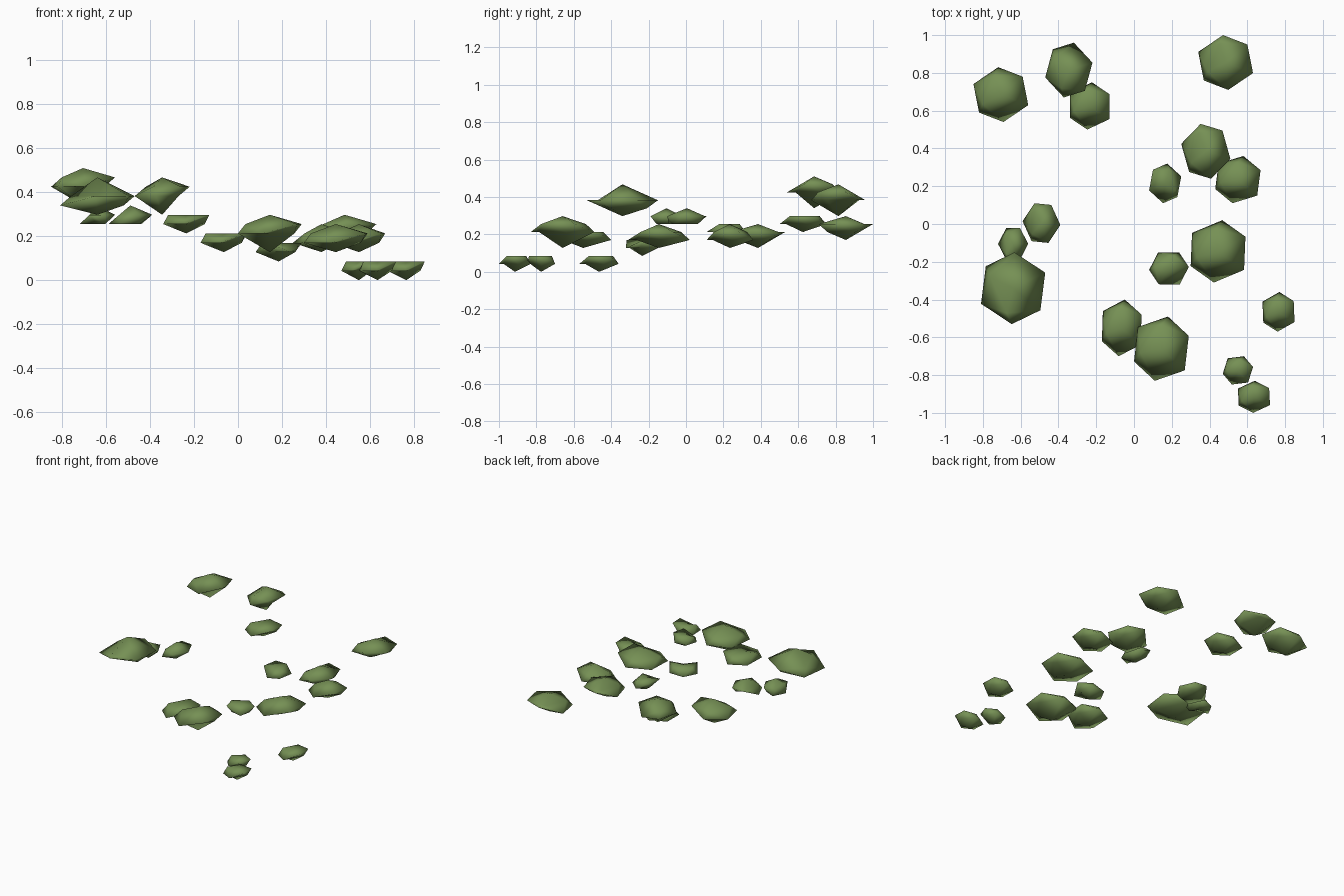
import bpy
import bmesh
from math import radians
from mathutils import Matrix

cube = bpy.data.objects.get("Cube")
if cube:
    bpy.data.objects.remove(cube, do_unlink=True)

# One leafy green for every clump
leaf_green = bpy.data.materials.new("leaf_green")
leaf_green.use_nodes = True
leaf_green.diffuse_color = (0.18, 0.28, 0.09, 1)
shader = leaf_green.node_tree.nodes["Principled BSDF"]
shader.inputs["Base Color"].default_value = leaf_green.diffuse_color
shader.inputs["Roughness"].default_value = 0.9

# Height step, and clump profiles as steps:
# bottom, lower ring, front and back tips, upper ring, top
STEP = 0.0425
TALL = (0, 2, 2, 3, 4)
DROOPING = (0, 1, 2, 2, 4)
MEDIUM = (0, 1, 1, 2, 3)
RAISED = (0, 1, 2, 2, 3)
FLAT_TOP = (0, 1, 1, 2, 2)
FLAT_BASE = (0, 0, 1, 1, 2)


def remap(value, source, target):
    """Move a value from one range to another."""
    t = (value - source[0]) / (source[1] - source[0])
    return target[0] + t * (target[1] - target[0])


def leaf_clump(name, x_range, y_range, base, profile, turn):
    """A flattened icosahedron with its two rings slid apart into a hexagon."""
    bm = bmesh.new()
    bmesh.ops.create_icosphere(bm, subdivisions=1, radius=1)
    bottom, lower, tip, upper, top = [(base + level) * STEP for level in profile]

    # Slide the rings apart and note the level of each vertex
    levels = {}
    rings = []
    for v in bm.verts:
        if abs(v.co.z) < 0.9:
            side = 1 if v.co.z > 0 else -1
            v.co.x = 0.88 * (v.co.x + 0.22 * side)
            levels[v] = upper if side > 0 else lower
            rings.append(v)
        else:
            levels[v] = top if v.co.z > 0 else bottom
    bmesh.ops.rotate(bm, verts=bm.verts[:], cent=(0, 0, 0),
                     matrix=Matrix.Rotation(radians(turn), 3, "Z"))

    # The foremost and rearmost vertices share one level
    rings.sort(key=lambda v: v.co.y)
    levels[rings[0]] = levels[rings[-1]] = tip

    # Fit the outline to its footprint
    xs = [v.co.x for v in rings]
    ys = [v.co.y for v in rings]
    span_x, span_y = (min(xs), max(xs)), (min(ys), max(ys))
    for v in bm.verts:
        v.co = (remap(v.co.x, span_x, x_range),
                remap(v.co.y, span_y, y_range), levels[v])
    for face in bm.faces:
        face.smooth = True

    mesh = bpy.data.meshes.new(name)
    bm.to_mesh(mesh)
    bm.free()
    mesh.materials.append(leaf_green)
    clump = bpy.data.objects.new(name, mesh)
    bpy.context.collection.objects.link(clump)


# Back right group
leaf_clump("back_right_outer_clump", (-.85, -.56), (.54, .83), 8, TALL, -22)
leaf_clump("back_right_inner_clump", (-.47, -.22), (.67, .96), 7, TALL, 15)
leaf_clump("back_right_small_clump", (-.34, -.13), (.50, .75), 5, FLAT_TOP, -33)

# Back left group
leaf_clump("back_left_clump", (.34, .63), (.71, 1), 4, RAISED, -22)
leaf_clump("left_upper_clump", (.25, .51), (.24, .53), 3, RAISED, -15)
leaf_clump("left_outer_clump", (.43, .67), (.11, .36), 3, MEDIUM, -40)
leaf_clump("left_small_clump", (.08, .25), (.11, .32), 4, FLAT_TOP, 200)

# Middle group
leaf_clump("middle_large_clump", (.30, .59), (-.31, .02), 3, MEDIUM, -35)
leaf_clump("middle_small_clump", (.08, .29), (-.32, -.15), 2, FLAT_TOP, -58)

# Right group
leaf_clump("right_large_clump", (-.81, -.47), (-.53, -.15), 7, DROOPING, 25)
leaf_clump("right_outer_small_clump", (-.72, -.56), (-.19, -.02), 6, FLAT_BASE, 0)
leaf_clump("right_inner_small_clump", (-.59, -.39), (-.10, .11), 6, FLAT_BASE, -5)

# Front group
leaf_clump("front_medium_clump", (-.17, .04), (-.70, -.40), 3, FLAT_TOP, -35)
leaf_clump("front_large_clump", (0, .29), (-.83, -.49), 3, TALL, -40)

# Low clumps at the front left
leaf_clump("front_left_outer_clump", (.68, .85), (-.57, -.36), 0, FLAT_TOP, -30)
leaf_clump("front_left_inner_clump", (.47, .63), (-.85, -.70), 0, FLAT_TOP, -50)
leaf_clump("front_left_low_clump", (.55, .72), (-1, -.83), 0, FLAT_TOP, -30)
